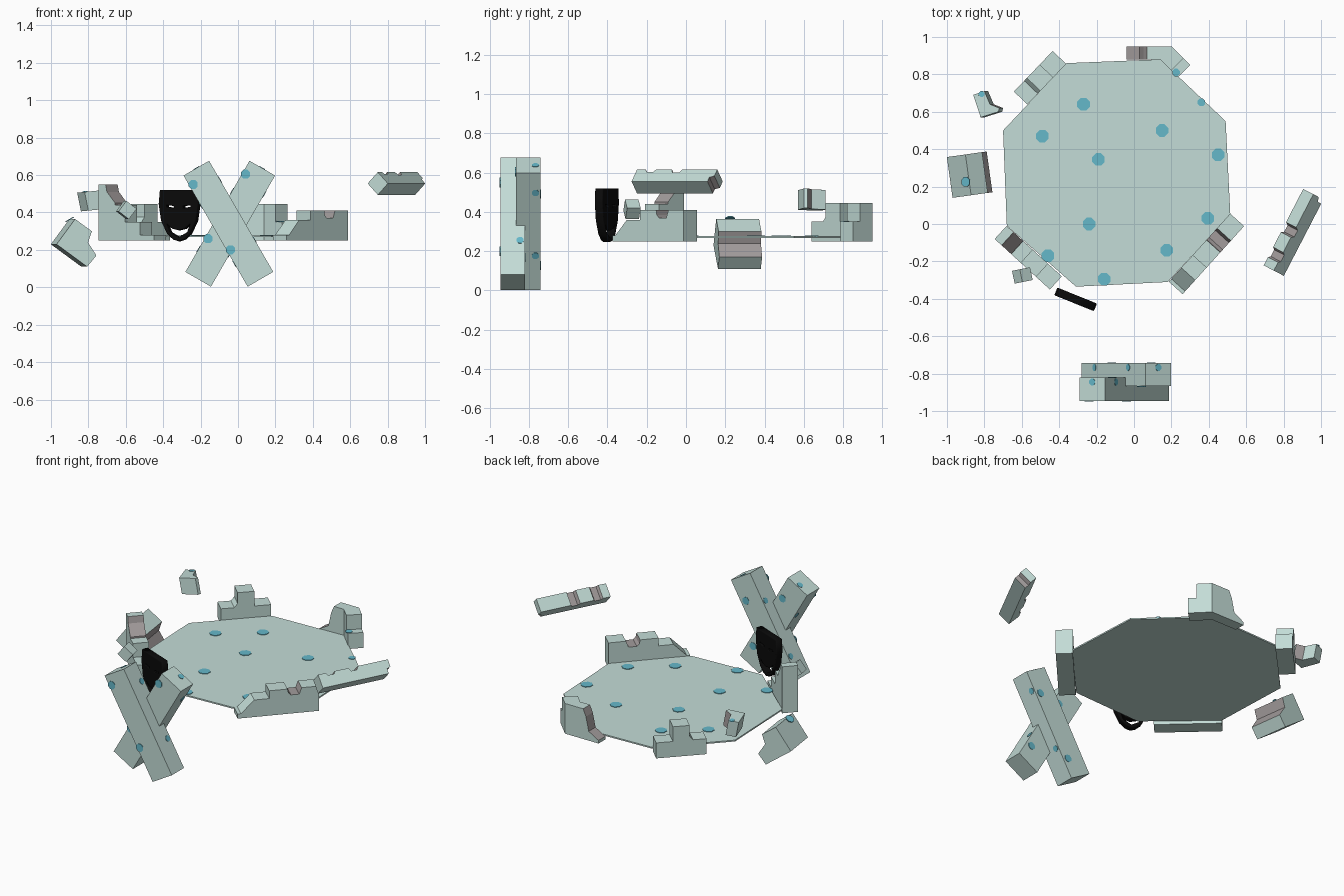
import bpy, bmesh, math
from mathutils import Vector, Matrix

if "Cube" in bpy.data.objects:
    bpy.data.objects.remove(bpy.data.objects["Cube"])


def material(name, rgb):
    m = bpy.data.materials.new(name)
    m.use_nodes = True
    m.diffuse_color = (*rgb, 1)
    m.node_tree.nodes["Principled BSDF"].inputs["Base Color"].default_value = (*rgb, 1)
    return m


STONE = material("pale_stone", (0.55, 0.72, 0.68))
BROKEN = material("broken_stone", (0.36, 0.33, 0.33))
BLUE = material("blue_spot", (0.13, 0.48, 0.59))
BLACK = material("black", (0.003, 0.003, 0.003))


def finish(bm, name, mats):
    bmesh.ops.recalc_face_normals(bm, faces=bm.faces)
    me = bpy.data.meshes.new(name)
    bm.to_mesh(me)
    bm.free()
    for m in mats:
        me.materials.append(m)
    ob = bpy.data.objects.new(name, me)
    bpy.context.collection.objects.link(ob)
    return ob


def prism(name, origin, u, v, w, pts, broken=()):
    """Extrude a profile drawn on axes u, v along w; listed edges show broken stone."""
    o, u, v, w = Vector(origin), Vector(u), Vector(v), Vector(w)
    bm = bmesh.new()
    near = [bm.verts.new(o + u * a + v * b) for a, b in pts]
    far = [bm.verts.new(p.co + w) for p in near]
    bm.faces.new(near)
    bm.faces.new(far)
    n = len(pts)
    for i in range(n):
        j = (i + 1) % n
        f = bm.faces.new((near[i], near[j], far[j], far[i]))
        f.material_index = 1 if i in broken else 0
    return finish(bm, name, (STONE, BROKEN))


def wall(name, start, end, thick, pts, broken=()):
    """Upright wall: profile along its outer side, thickness to the left."""
    d = (Vector(end) - Vector(start)).normalized()
    return prism(name, (*start, 0), (d.x, d.y, 0), (0, 0, 1),
                 (-d.y * thick, d.x * thick, 0), pts, broken)


def spot(loc, normal=(0, 0, 1), size=0.066):
    """Thin painted plate with clipped corners."""
    bm = bmesh.new()
    bmesh.ops.create_cone(bm, cap_ends=True, segments=8, radius1=size * 0.55,
                          radius2=size * 0.55, depth=0.005)
    rot = Vector((0, 0, 1)).rotation_difference(Vector(normal)).to_matrix().to_4x4()
    bmesh.ops.transform(bm, verts=bm.verts, matrix=Matrix.Translation(loc) @ rot
                        @ Matrix.Rotation(math.pi / 8, 4, "Z"))
    return finish(bm, "blue_spot", (BLUE,))


# Octagonal floor slab
prism("floor", (0, 0, 0.268), (1, 0, 0), (0, 1, 0), (0, 0, 0.009),
      [(-.36, .86), (.14, .88), (.49, .55), (.515, .05),
       (.18, -.31), (-.31, -.335), (-.68, -.01), (-.7, .5)])
for x, y in [(-.27, .64), (-.49, .47), (-.19, .345), (.15, .5), (.45, .37), (-.24, 0),
             (.395, .03), (.175, -.14), (-.46, -.17), (-.16, -.295)]:
    spot((x, y, 0.278))
spot((.36, .65, 0.278), size=0.04)

# Ruined wall pieces around the rim
wall("front_left_wall", (.26, -.375), (.59, -.01), .1,
     [(0, .25), (0, .28), (.02, .28), (.1, .36), (.19, .36), (.19, .41), (.3, .41),
      (.305, .385), (.32, .37), (.37, .37), (.385, .41), (.49, .41), (.49, .25)], (6, 7, 8, 9))
wall("front_right_wall", (-.745, -.08), (-.45, -.35), .095,
     [(0, .25), (0, .55), (.05, .55), (.06, .51), (.12, .45), (.12, .44), (.19, .44),
      (.19, .35), (.3, .35), (.3, .28), (.4, .28), (.4, .25)], (2, 3, 4))
wall("back_right_wall", (-.435, .925), (-.64, .71), .1,
     [(0, .25), (0, .35), (.1, .35), (.1, .445), (.2, .445), (.2, .375), (.22, .35),
      (.3, .35), (.3, .25)])
wall("back_corner_side", (.3, .85), (.2, .95), .092,
     [(0, .25), (0, .35), (.05, .35), (.05, .445), (.142, .445), (.142, .25)])
wall("back_corner_wall", (.2, .95), (-.04, .95), .07,
     [(0, .25), (0, .445), (.13, .445), (.15, .4), (.17, .31), (.24, .27), (.24, .25)],
     (2, 3, 4))
spot((.225, .81, .351), size=0.04)

# Crossed beams
for name, side, y in (("front_beam", 1, -.945), ("back_beam", -1, -.867)):
    base = Vector((side * .12 + (0 if side > 0 else .0), y, .043))
    base.x -= 0.0 if side > 0 else .093
    top = Vector((base.x - side * .343, y, .637))
    u = (top - base).normalized()
    v = Vector((u.z, 0, -u.x))
    length = (top - base).length
    prism(name, base, u, v, (0, .125, 0),
          [(0, -.079), (length, -.079), (length, .079), (0, .079)])
    # Spots on the narrow sides and the rear
    for t, sgn in ((.2, 1), (.57, 1), (.14, -1), (.5, -1)):
        spot(base + u * t + v * .079 * sgn + Vector((0, .1, 0)), v * sgn, .035)
    for t in (.12, .54):
        spot(base + u * t + v * .04 + Vector((0, .125, 0)), (0, 1, 0), .045)
    spot(top + Vector((0, .1, 0)), u, .035)
for x, y, z in [(-.24, -.946, .55), (-.04, -.946, .2), (-.16, -.868, .26), (.04, -.868, .605)]:
    spot((x, y, z), (0, -1, 0), .048)

# Floating plank, rolled onto its edge
axis = Vector((.46, .888, 0))
across, up = Vector((.888, -.46, 0)), Vector((0, 0, 1))
v, w = (across + up).normalized(), (up - across).normalized()
side = .086
prism("floating_plank", Vector((.853, -.045, .555)) - axis * .23 - (v + w) * side / 2,
      axis, w, v * side,
      [(0, 0), (0, side), (.05, side), (.06, .07), (.1, .07), (.11, side), (.2, side),
       (.21, .065), (.25, .065), (.26, side), (.46, side), (.46, .04), (.435, .03),
       (.435, 0)], (2, 3, 4, 6, 7, 8, 11, 12))

# Floating rubble
wall("large_rubble", (-.97, .14), (-.77, .168), .22,
     [(0, .23), (.1, .365), (.19, .3), (.17, .24), (.215, .17), (.165, .11)], (2, 3))
spot((-.9, .225, .363), (-.5, 0, .85), .05)
prism("small_rubble", (0, 0, .41), (1, 0, .1), (0, 1, 0), (-.02, 0, .1),
      [(-.84, .69), (-.78, .71), (-.75, .64), (-.7, .62), (-.705, .6), (-.8, .57)], (2,))
for o in bpy.data.objects:
    if o.name == "small_rubble":
        o.location.z = .08
spot((-.815, .695, .51), (0, .1, 1), .03)

# Small floating cube
bm = bmesh.new()
bmesh.ops.create_cube(bm, size=.07, matrix=Matrix.Translation((-.597, -.275, .413))
                      @ Matrix.Rotation(.2, 4, "Z") @ Matrix.Rotation(.65, 4, "Y"))
finish(bm, "small_cube", (STONE,))

# Black grinning mask, cut out as a flat curve with holes
curve = bpy.data.curves.new("mask", "CURVE")
curve.dimensions = "2D"
curve.fill_mode = "BOTH"
curve.extrude = .016
curve.bevel_depth = .006
curve.offset = -.006


def loop(pts):
    s = curve.splines.new("POLY")
    s.points.add(len(pts) - 1)
    for p, (x, y) in zip(s.points, pts):
        p.co = (x, y, 0, 1)
    s.use_cyclic_u = True


half = [(.107, .135), (.114, .06), (.1, -.03), (.065, -.1), (.03, -.13)]
loop(half + [(0, -.139)] + [(-x, y) for x, y in reversed(half)])
loop([(-.068, -.045), (-.05, -.09), (0, -.118), (.05, -.09), (.068, -.045),
      (.035, -.072), (0, -.08), (-.035, -.072)])
for k in (-1, 1):
    loop([(k * .025, .038), (k * .07, .046), (k * .068, .054), (k * .028, .05)])
mask = bpy.data.objects.new("mask", curve)
bpy.context.collection.objects.link(mask)
curve.materials.append(BLACK)
mask.location = (-.312, -.403, .385)
mask.rotation_euler = (math.pi / 2, 0, math.radians(-22))
bpy.ops.object.select_all(action="DESELECT")
mask.select_set(True)
bpy.context.view_layer.objects.active = mask
bpy.ops.object.convert(target="MESH")
